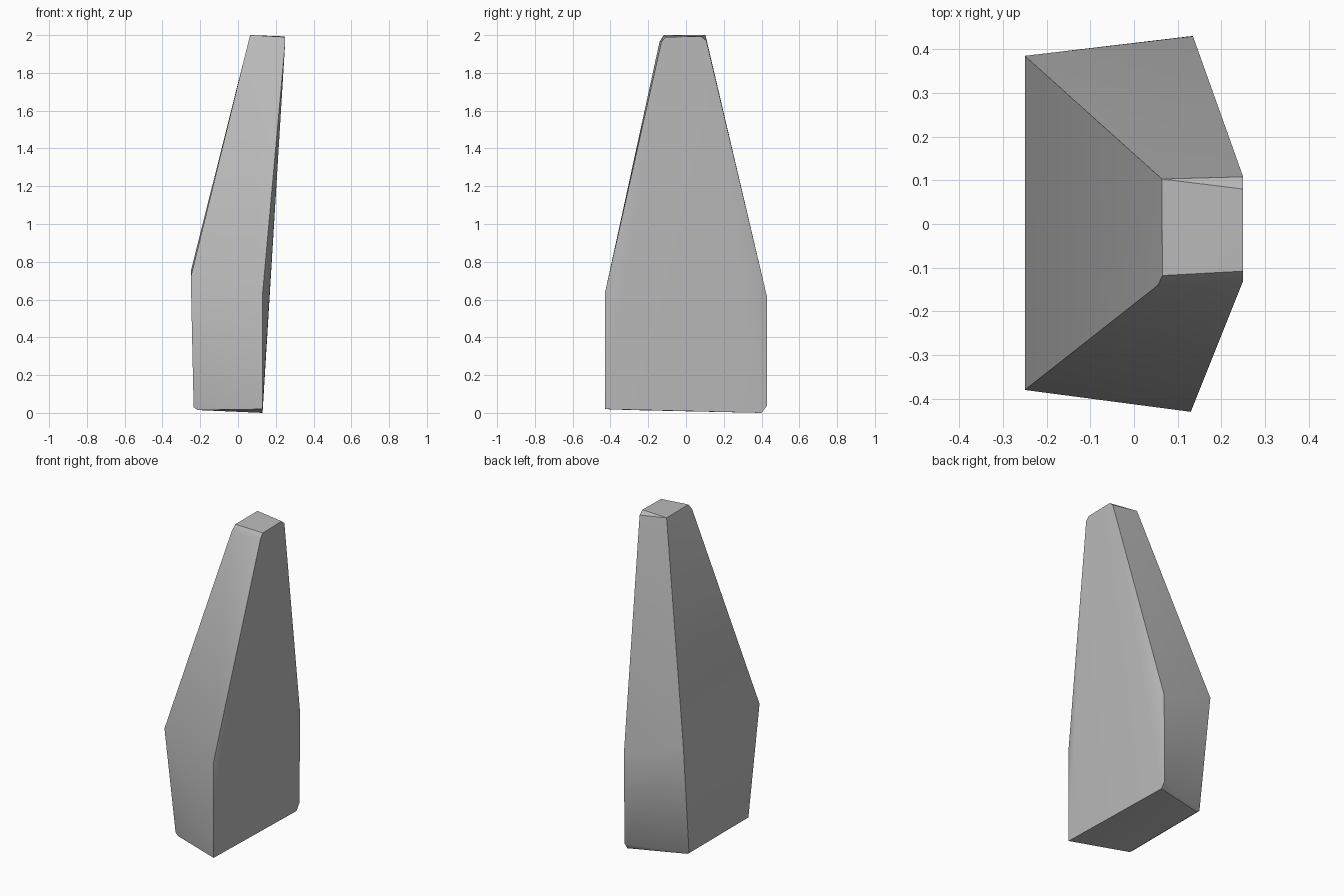
import bpy
import bmesh
import math

cube = bpy.data.objects.get("Cube")
if cube:
    bpy.data.objects.remove(cube, do_unlink=True)

# Stone material
stone = bpy.data.materials.new("grey stone")
stone.use_nodes = True
grey = (0.5, 0.5, 0.5, 1.0)
stone.diffuse_color = grey
stone.node_tree.nodes["Principled BSDF"].inputs["Base Color"].default_value = grey

# Corner rings of the leaning slab, from foot to tip
foot = [(0.13, -0.43, 0.02), (-0.235, -0.29, 0.03), (-0.215, -0.295, 0.015),
        (-0.235, 0.305, 0.03), (-0.22, 0.30, 0.02),
        (0.13, 0.43, 0.04), (0.13, 0.40, 0.0)]
shoulder = [(0.13, -0.43, 0.63), (-0.25, -0.38, 0.72),
            (-0.25, 0.385, 0.75), (0.135, 0.43, 0.61)]
tip = [(0.055, -0.14, 1.965), (0.065, -0.118, 2.0),
       (0.25, -0.13, 1.965), (0.25, -0.108, 1.99),
       (0.062, 0.108, 1.97), (0.064, 0.103, 2.0),
       (0.25, 0.108, 1.97), (0.25, 0.08, 1.993)]

# Wrap the corners into one convex rock
bm = bmesh.new()
for corner in foot + shoulder + tip:
    bm.verts.new(corner)
hull = bmesh.ops.convex_hull(bm, input=bm.verts)
loose = [v for v in bm.verts if not v.link_faces]
bmesh.ops.delete(bm, geom=loose, context='VERTS')
bmesh.ops.dissolve_limit(bm, angle_limit=math.radians(1),
                         verts=bm.verts, edges=bm.edges)
bmesh.ops.recalc_face_normals(bm, faces=bm.faces)

mesh = bpy.data.meshes.new("standing_stone")
bm.to_mesh(mesh)
bm.free()
mesh.materials.append(stone)

rock = bpy.data.objects.new("standing_stone", mesh)
bpy.context.collection.objects.link(rock)

# Soft shading across shallow bends, crisp main edges
bpy.ops.object.select_all(action='DESELECT')
rock.select_set(True)
bpy.context.view_layer.objects.active = rock
bpy.ops.object.shade_smooth_by_angle(angle=math.radians(35))
